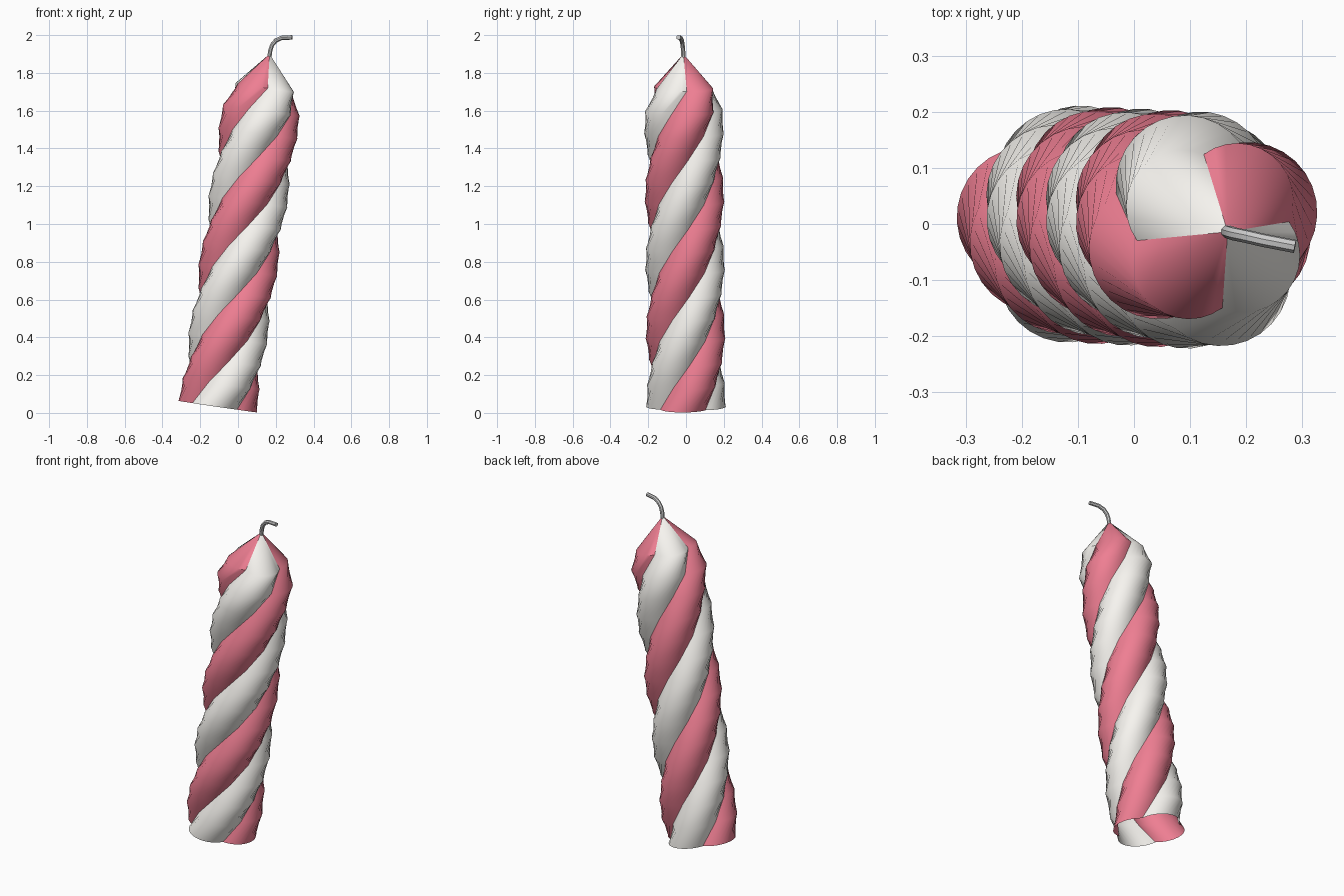
import bpy, bmesh
from math import sin, cos, pi, atan2, sqrt, radians
from mathutils import Vector, Matrix

if "Cube" in bpy.data.objects:
    bpy.data.objects.remove(bpy.data.objects["Cube"])

BASE = Vector((-0.107, 0.0, 0.033))
TIP = Vector((0.167, -0.014, 1.90))
AXIS = TIP - BASE
TILT = Matrix.Translation(BASE) @ Vector((0, 0, 1)).rotation_difference(AXIS).to_matrix().to_4x4()
LENGTH = AXIS.length
SHOULDER = LENGTH - 0.18
RINGS, TWIST, PHASE = 14, radians(420), radians(-8)
OFFSET, RADIUS, SEGS = 0.087, 0.125, 12


def material(name, color):
    m = bpy.data.materials.new(name)
    m.diffuse_color = (*color, 1)
    m.use_nodes = True
    m.node_tree.nodes["Principled BSDF"].inputs["Base Color"].default_value = m.diffuse_color
    return m


def smooth(ob, angle):
    bpy.ops.object.select_all(action='DESELECT')
    bpy.context.view_layer.objects.active = ob
    ob.select_set(True)
    bpy.ops.object.shade_smooth_by_angle(angle=radians(angle))


# Outer arc of one rounded lobe, running from crease to crease
crease = OFFSET * cos(pi / 4) + sqrt(RADIUS ** 2 - OFFSET ** 2 / 2)
half = atan2(crease * sin(pi / 4), crease * cos(pi / 4) - OFFSET)
ARC = []
for i in range(SEGS + 1):
    a = -half + 2 * half * i / SEGS
    ARC.append(Vector((OFFSET + RADIUS * cos(a), RADIUS * sin(a), 0)))


def strands(name, starts, mat):
    """Twisted lobes of one colour, open below and drawn to a point on top."""
    bm = bmesh.new()
    for start in starts:
        rows = []
        for k in range(RINGS + 1):
            t = k / RINGS
            s = 0.81 if k == RINGS else 1.0
            rot = Matrix.Rotation(start + PHASE + TWIST * t, 3, 'Z')
            up = Vector((0, 0, SHOULDER * t))
            rows.append([bm.verts.new(TILT @ (rot @ (p * s) + up)) for p in ARC])
        for lo, hi in zip(rows, rows[1:]):
            for i in range(SEGS):
                bm.faces.new((lo[i], lo[i + 1], hi[i + 1], hi[i]))
        apex = bm.verts.new(TIP)
        for i in range(SEGS):
            bm.faces.new((rows[-1][i], rows[-1][i + 1], apex))
    me = bpy.data.meshes.new(name)
    bm.to_mesh(me)
    bm.free()
    me.materials.append(mat)
    ob = bpy.data.objects.new(name, me)
    bpy.context.collection.objects.link(ob)
    smooth(ob, 40)


# Candle body
strands("red_strands", (0, pi), material("red_wax", (0.86, 0.21, 0.29)))
strands("white_strands", (pi / 2, 3 * pi / 2), material("white_wax", (0.93, 0.91, 0.87)))

# Bent wick
path = [(0.165, -0.013, 1.87), (0.170, -0.015, 1.915), (0.180, -0.018, 1.947),
        (0.200, -0.022, 1.971), (0.230, -0.029, 1.985), (0.287, -0.040, 1.988)]
cu = bpy.data.curves.new("wick", 'CURVE')
cu.dimensions = '3D'
cu.bevel_depth = 0.012
cu.bevel_resolution = 2
cu.use_fill_caps = True
sp = cu.splines.new('POLY')
sp.points.add(len(path) - 1)
for pt, co in zip(sp.points, path):
    pt.co = (*co, 1)
wick = bpy.data.objects.new("wick", cu)
bpy.context.collection.objects.link(wick)
bpy.ops.object.select_all(action='DESELECT')
bpy.context.view_layer.objects.active = wick
wick.select_set(True)
bpy.ops.object.convert(target='MESH')
smooth(bpy.context.view_layer.objects.active, 40)
